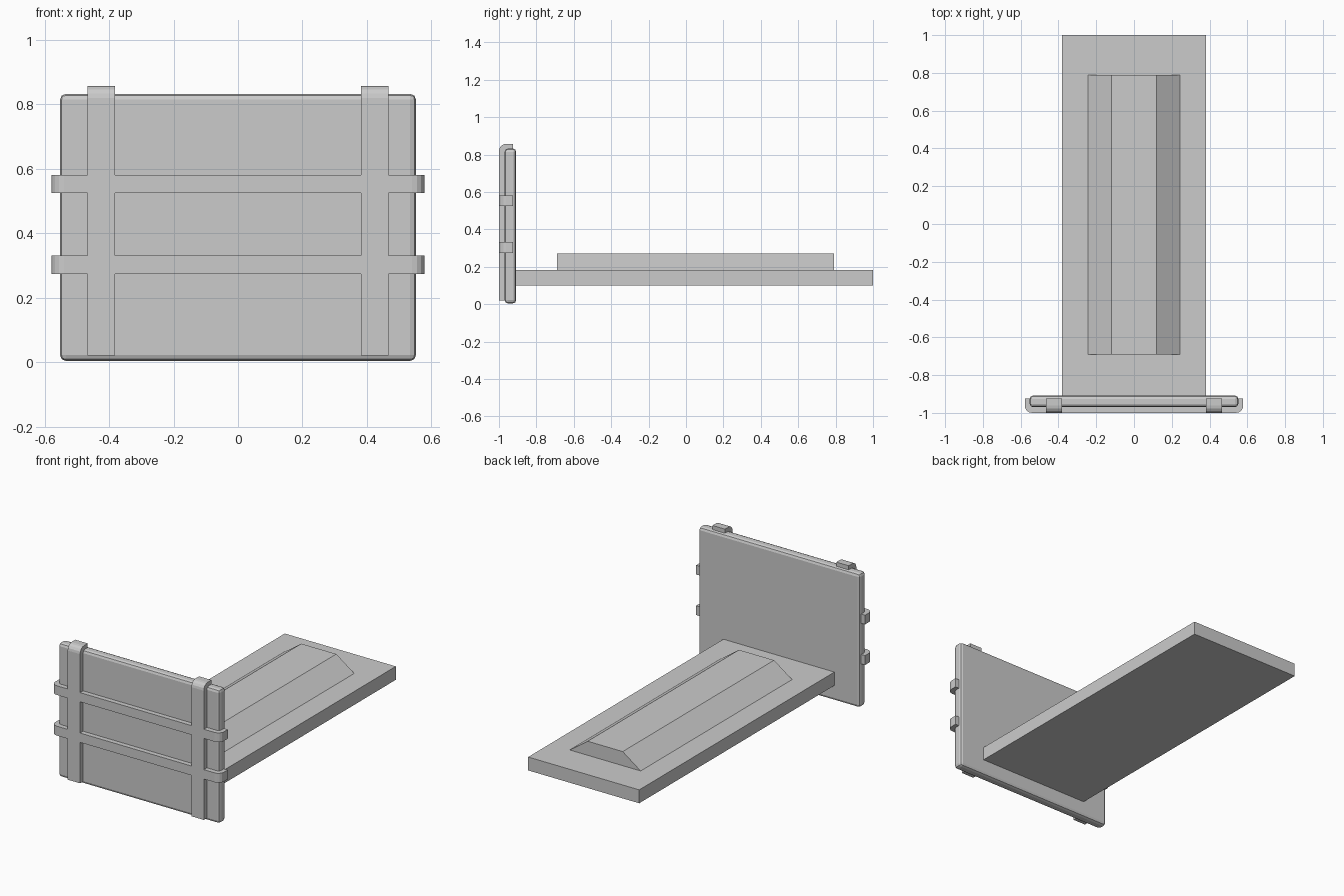
import bpy, bmesh, math
from mathutils import Vector

if "Cube" in bpy.data.objects:
    bpy.data.objects.remove(bpy.data.objects["Cube"])


def finish(name, bm):
    bmesh.ops.recalc_face_normals(bm, faces=bm.faces)
    mesh = bpy.data.meshes.new(name)
    bm.to_mesh(mesh)
    bm.free()
    obj = bpy.data.objects.new(name, mesh)
    bpy.context.collection.objects.link(obj)
    return obj


def prism(name, profile, offset):
    """Extrude a closed 3D outline along an offset."""
    bm = bmesh.new()
    face = bm.faces.new([bm.verts.new(p) for p in profile])
    ext = bmesh.ops.extrude_face_region(bm, geom=[face], use_keep_orig=True)
    verts = [g for g in ext["geom"] if isinstance(g, bmesh.types.BMVert)]
    bmesh.ops.translate(bm, vec=Vector(offset), verts=verts)
    return finish(name, bm)


def box(name, x, y, z):
    outline = [(x[0], y[0], z[0]), (x[1], y[0], z[0]), (x[1], y[0], z[1]), (x[0], y[0], z[1])]
    return prism(name, outline, (0, y[1] - y[0], 0))


FRONT, BACK, INNER, RADIUS = -1.0, -0.925, -0.966, 0.038


def hook(outer, inner):
    """Strap end wrapping round a panel edge: rounded outside, square inside."""
    arc = []
    for i in range(5):
        a = math.radians(90 * i / 4)
        arc.append((outer - RADIUS + RADIUS * math.sin(a), FRONT + RADIUS - RADIUS * math.cos(a)))
    return arc + [(outer, BACK), (inner, BACK), (inner, INNER)]


# Upright panel with rounded edges
panel = box("upright_panel", (-0.552, 0.552), (-0.97, -0.908), (0.004, 0.832))
bevel = panel.modifiers.new("rounded_edges", 'BEVEL')
bevel.width = 0.018
bevel.segments = 2

# Horizontal straps hooked round both side edges
straps = []
half = hook(0.578, 0.546)
outline = half + [(-x, y) for x, y in reversed(half)]
for z0, z1 in ((0.273, 0.331), (0.524, 0.581)):
    straps.append(prism("horizontal_strap", [(x, y, z0) for x, y in outline], (0, 0, z1 - z0)))

# Vertical straps hooked over the top edge
outline = [(0.02, FRONT)] + hook(0.857, 0.826) + [(0.02, INNER)]
for x0 in (-0.466, 0.381):
    straps.append(prism("vertical_strap", [(x0, y, z) for z, y in outline], (0.085, 0, 0)))

# Merge the crossing straps into one frame
frame = straps[0]
frame.name = "strap_frame"
bpy.context.view_layer.objects.active = frame
for vertical in straps[2:]:
    for other in ([straps[1], vertical] if vertical is straps[2] else [vertical]):
        union = frame.modifiers.new("union", 'BOOLEAN')
        union.operation = 'UNION'
        union.solver = 'EXACT'
        union.object = other
        bpy.ops.object.modifier_apply(modifier=union.name)
for other in straps[1:]:
    bpy.data.objects.remove(other)

# Long flat slab behind the panel
box("base_slab", (-0.38, 0.38), (-0.915, 1.0), (0.10, 0.183))

# Raised ridge with sloping sides and upright ends
prism("raised_ridge",
      [(-0.247, -0.69, 0.18), (0.247, -0.69, 0.18), (0.12, -0.69, 0.27), (-0.12, -0.69, 0.27)],
      (0, 1.48, 0))
